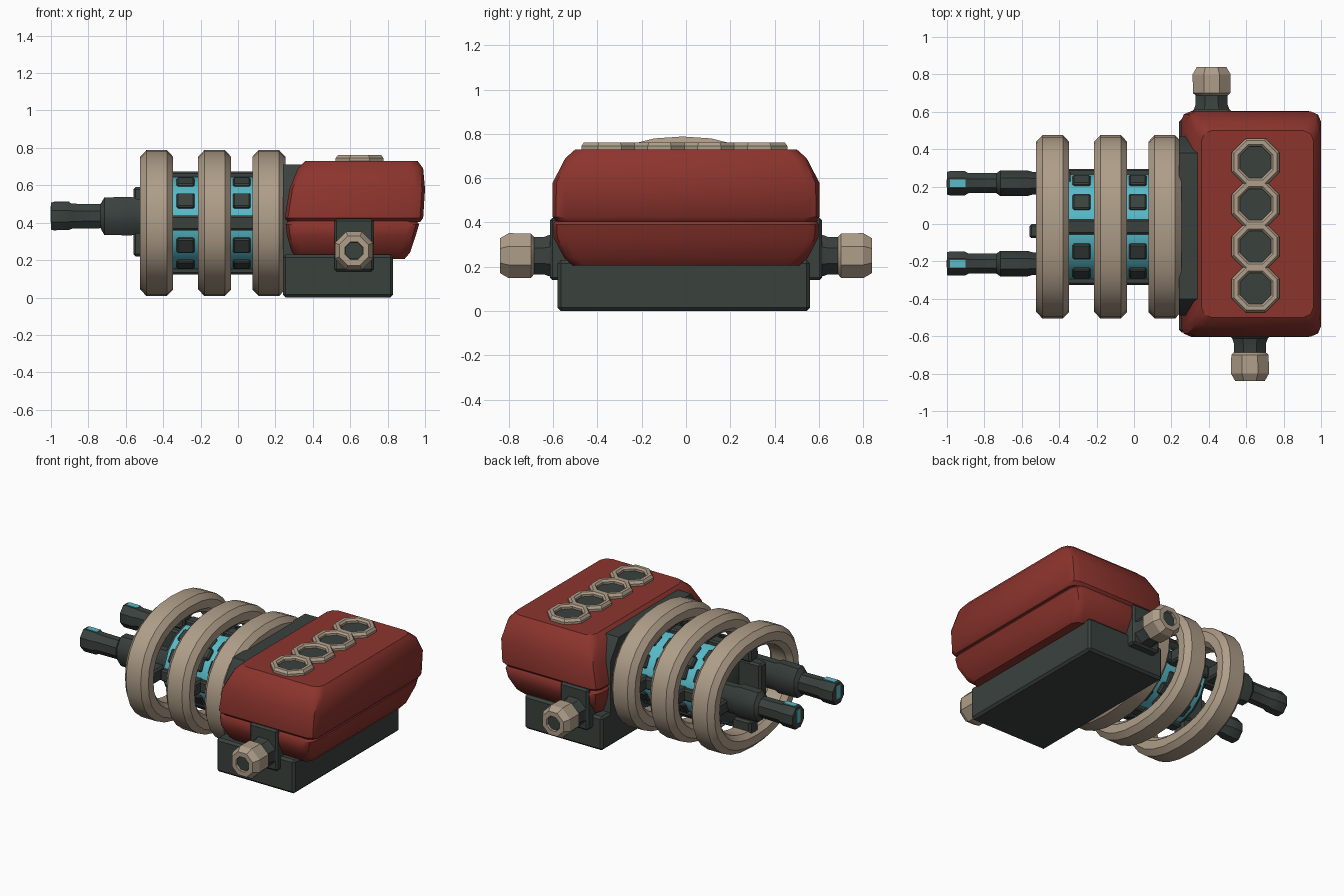
import bpy, bmesh, math
from mathutils import Matrix, Vector

if "Cube" in bpy.data.objects:
    bpy.data.objects.remove(bpy.data.objects["Cube"])

def material(name, rgb):
    m = bpy.data.materials.new(name)
    m.diffuse_color = (*rgb, 1)
    m.use_nodes = True
    m.node_tree.nodes["Principled BSDF"].inputs["Base Color"].default_value = m.diffuse_color
    return m

RED = material("red paint", (0.262, 0.034, 0.026))
TAN = material("tan metal", (0.43, 0.342, 0.25))
DARK = material("dark metal", (0.042, 0.054, 0.048))
CYAN = material("cyan glow", (0.098, 0.50, 0.59))

def finish(name, bm, mat, angle=35):
    bmesh.ops.recalc_face_normals(bm, faces=bm.faces)
    me = bpy.data.meshes.new(name)
    bm.to_mesh(me)
    bm.free()
    me.materials.append(mat)
    ob = bpy.data.objects.new(name, me)
    bpy.context.collection.objects.link(ob)
    bpy.ops.object.select_all(action='DESELECT')
    ob.select_set(True)
    bpy.context.view_layer.objects.active = ob
    bpy.ops.object.shade_smooth_by_angle(angle=math.radians(angle))
    return ob

def loft(name, loops, mat, closed=False, angle=35):
    """Skin a list of point loops; closed joins last loop to first, else ends are capped."""
    bm = bmesh.new()
    vs = [[bm.verts.new(p) for p in lp] for lp in loops]
    n = len(vs[0])
    for i in range(len(vs) if closed else len(vs) - 1):
        a, b = vs[i], vs[(i + 1) % len(vs)]
        for k in range(n):
            bm.faces.new((a[k], a[(k + 1) % n], b[(k + 1) % n], b[k]))
    if not closed:
        bm.faces.new(vs[0])
        bm.faces.new(vs[-1])
    return finish(name, bm, mat, angle)

def box(name, x0, x1, y0, y1, z0, z1, mat, bevel=0.012, matrix=None):
    bm = bmesh.new()
    bmesh.ops.create_cube(bm, size=1)
    for v in bm.verts:
        v.co = Vector(((x0 + x1) / 2 + v.co.x * (x1 - x0),
                       (y0 + y1) / 2 + v.co.y * (y1 - y0),
                       (z0 + z1) / 2 + v.co.z * (z1 - z0)))
    if bevel:
        bmesh.ops.bevel(bm, geom=bm.edges[:], offset=bevel, segments=1, affect='EDGES')
    if matrix:
        bm.transform(matrix)
    return finish(name, bm, mat)

def plan(z, x0, x1, hy, c):
    """Rectangle in plan with cut corners."""
    return [(x0 + c, -hy, z), (x1 - c, -hy, z), (x1 - c * .3, -hy + c * .3, z), (x1, -hy + c, z),
            (x1, hy - c, z), (x1 - c * .3, hy - c * .3, z), (x1 - c, hy, z), (x0 + c, hy, z),
            (x0 + c * .3, hy - c * .3, z), (x0, hy - c, z), (x0, -hy + c, z), (x0 + c * .3, -hy + c * .3, z)]

def ellipse_x(x, cy, cz, ry, rz, n):
    return [(x, cy + ry * math.cos(2 * math.pi * (k + .5) / n),
             cz + rz * math.sin(2 * math.pi * (k + .5) / n)) for k in range(n)]

# Red engine cover, two shells
loft("upper_cover", [plan(z, a, b, h, .055) for z, a, b, h in
     [(.405, .265, .975, .585), (.425, .25, .99, .603), (.58, .275, 1.0, .602),
      (.69, .32, .99, .545), (.73, .36, .96, .50)]], RED)
loft("lower_cover", [plan(z, a, b, h, .055) for z, a, b, h in
     [(.205, .32, .89, .51), (.24, .29, .92, .55), (.33, .262, .95, .597),
      (.39, .255, .968, .6), (.412, .268, .955, .587)]], RED)

# Dark base and rear plate behind the rings
box("base_block", .24, .83, -.58, .56, 0, .23, DARK, .015)
loft("rear_plate", [[(x, s * y, z) for s, y, z in
     [(-1, .49, .1), (1, .47, .1), (1, .47, .58), (1, .38, .71), (-1, .40, .71), (-1, .49, .58)]]
     for x in (.24, .37)], DARK)

# Four octagonal collars with dark ports on top
for i, y in enumerate((.33, .105, -.12, -.345)):
    c = Vector((.65, y, 0))
    loops = []
    for k in range(8):
        a = math.pi * (k + .5) / 4
        d = Vector((math.cos(a), math.sin(a), 0))
        loops.append([c + d * r + Vector((0, 0, z)) for r, z in
                      ((.138, .70), (.138, .745), (.125, .762), (.102, .762), (.09, .75), (.09, .70))])
    loft(f"port_collar_{i}", loops, TAN, True, 25)
    loft(f"port_{i}", [[(.65 + .095 * math.cos(math.pi * (k + .5) / 4),
                        y + .095 * math.sin(math.pi * (k + .5) / 4), z) for k in range(8)]
                       for z in (.70, .736)], DARK)

# Side outlets: bracket, neck, tan nozzle with dark bore
def disc_y(cx, y, r, n=8):
    return [(cx + r * math.cos(2 * math.pi * (k + .5) / n), y,
             .25 + r * math.sin(2 * math.pi * (k + .5) / n)) for k in range(n)]

for label, cx, s in (("front", .62, -1), ("back", .415, 1)):
    box(f"{label}_bracket", cx - .105, cx + .105, *sorted((s * .45, s * .615)), .14, .42, DARK)
    loft(f"{label}_neck", [disc_y(cx, s * y, r) for y, r in
         ((.55, .11), (.62, .10), (.64, .092), (.72, .092))], DARK)
    loft(f"{label}_nozzle", [disc_y(cx, s * y, r) for y, r in
         ((.685, .09), (.70, .108), (.80, .11), (.84, .085), (.84, .052), (.80, .048))], TAN, angle=30)
    loft(f"{label}_bore", [disc_y(cx, s * y, .049) for y in (.79, .825)], DARK)

# Three tan hoops around the core
CY, CZ = -.015, .398
PROFILE = [(-.088, -.03), (-.088, .025), (-.055, .06), (.055, .06),
           (.088, .025), (.088, -.03), (.055, -.06), (-.055, -.06)]

def hoop_point(a, off):
    c, s = math.cos(a), math.sin(a)
    e = 2 / 2.25
    return (CY + (.43 + off) * math.copysign(abs(c) ** e, c),
            CZ + (.33 + off) * math.copysign(abs(s) ** e, s))

HOOPS = (-.435, -.125, .165)
for i, x in enumerate(HOOPS):
    loft(f"hoop_{i}", [[(x + dx, *hoop_point(2 * math.pi * k / 28, dr)) for dx, dr in PROFILE]
                       for k in range(28)], TAN, True, 40)

# Glowing core with dark end cap
loft("glowing_core", [ellipse_x(x, CY, CZ, .285, .25, 16) for x in (-.35, .26)], CYAN)
loft("core_end_cap", [ellipse_x(x, CY, CZ, a, b, 16) for x, a, b in
     ((-.40, .22, .19), (-.37, .27, .24), (-.345, .28, .245))], DARK)
box("end_spine", -.56, -.34, -.075, 0, .22, .59, DARK)

# Cage around the core: bars, hoop spokes and window pads
def radial(a, ry, rz):
    p = Vector((0, CY + ry * math.cos(a), CZ + rz * math.sin(a)))
    n = math.atan2(math.sin(a) / rz, math.cos(a) / ry)
    return Matrix.Translation(p) @ Matrix.Rotation(n, 4, 'X')

for q in range(4):
    a = q * math.pi / 2
    m = radial(a, .285, .25)
    box(f"cage_bar_{q}", -.36, .26, -.03, .025, -.04, .04, DARK, .01, m)
    for i, x in enumerate(HOOPS):
        box(f"spoke_{q}_{i}", x - .07, x + .07, -.05, .11, -.045, .045, DARK, .012, m)
    for j, deg in enumerate((29, 62)):
        m = radial(a + math.radians(deg if q % 2 == 0 else 90 - deg), .285, .25)
        for i, x in enumerate((-.28, -.125, .02, .17)):
            box(f"window_pad_{q}_{j}_{i}", x - .048, x + .048, -.03, .008, -.045, .045, DARK, .008, m)
    # Thin corner rails between the pads
    m = radial(a + math.pi / 4, .285, .25)
    box(f"corner_rail_{q}", -.20, -.05, -.03, .02, -.04, .04, DARK, .01, m)

# Twin output rods with glowing tips
for label, y in (("back", .218), ("front", -.212)):
    loft(f"{label}_rod", [ellipse_x(x, y, .435, a, b, 8) for x, a, b in
         ((-1, .066, .078), (-.985, .07, .082), (-.905, .07, .08), (-.885, .058, .072), (-.735, .058, .07),
          (-.715, .074, .108), (-.57, .074, .112), (-.54, .065, .10), (-.34, .065, .10))], DARK)
    box(f"{label}_tip_light", -.985, -.90, y - .02, y + .02, .50, .514, CYAN, 0)
    box(f"{label}_end_light", -1.002, -.996, y - .02, y + .02, .40, .49, CYAN, 0)
